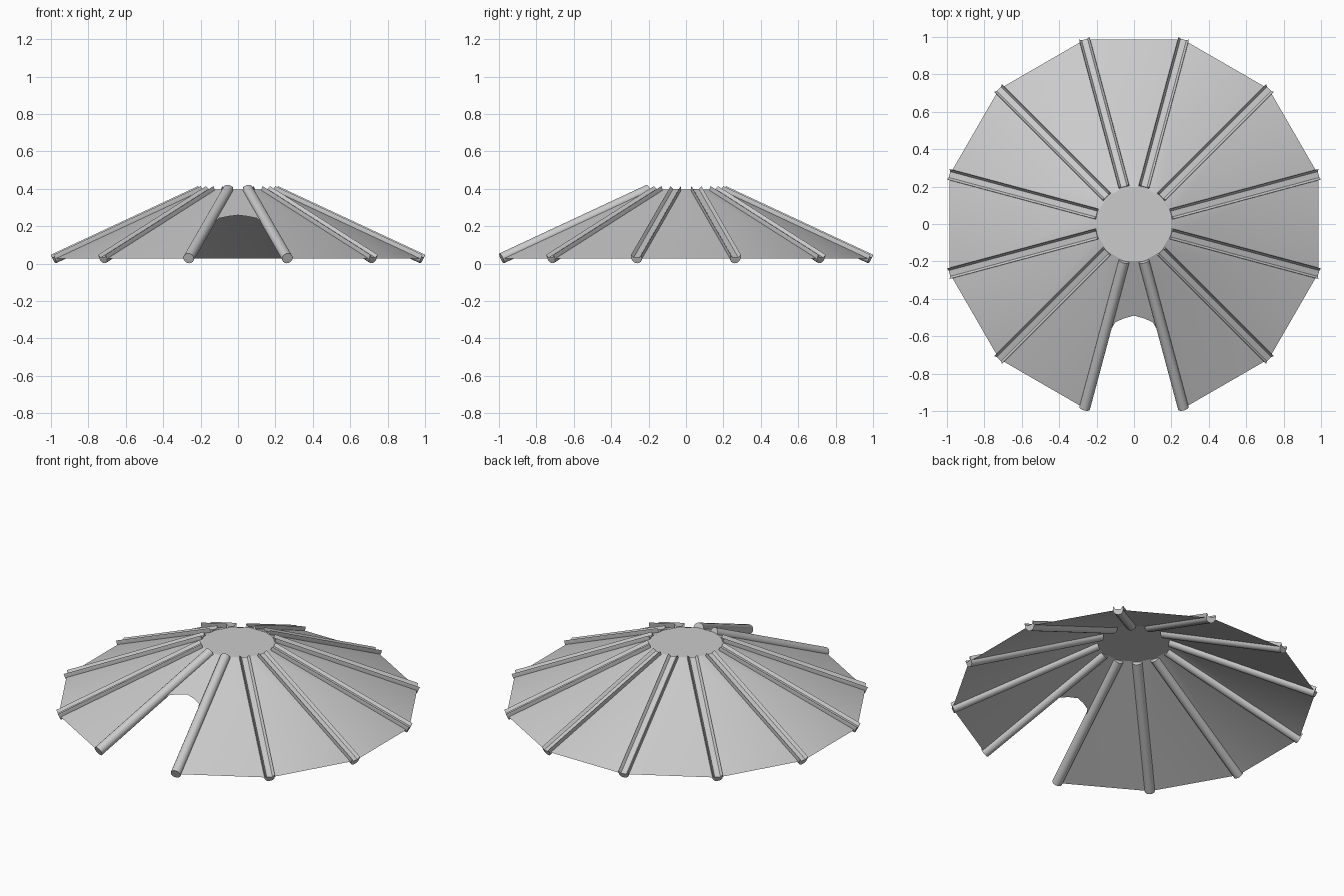
import bpy, bmesh, math
from mathutils import Vector

if "Cube" in bpy.data.objects:
    bpy.data.objects.remove(bpy.data.objects["Cube"])

N = 12
R_TOP, Z_TOP = 0.205, 0.395
R_BOT, Z_BOT = 1.02, 0.028
POLE_R = 0.029


def corner(k, r, z):
    a = math.radians(15 + 30 * k)
    return Vector((r * math.cos(a), r * math.sin(a), z))


def finish(name, bm, angle):
    bmesh.ops.remove_doubles(bm, verts=bm.verts, dist=1e-5)
    bmesh.ops.recalc_face_normals(bm, faces=bm.faces)
    me = bpy.data.meshes.new(name)
    bm.to_mesh(me)
    bm.free()
    ob = bpy.data.objects.new(name, me)
    bpy.context.collection.objects.link(ob)
    bpy.ops.object.select_all(action='DESELECT')
    ob.select_set(True)
    bpy.context.view_layer.objects.active = ob
    bpy.ops.object.shade_smooth_by_angle(angle=math.radians(angle))
    return ob


def add_face(bm, pts):
    return bm.faces.new([bm.verts.new(p) for p in pts])


def slope_point(x, y):
    # point on the front panel plane
    c = math.cos(math.radians(15))
    t = (-y - R_TOP * c) / ((R_BOT - R_TOP) * c)
    return Vector((x, y, Z_TOP + t * (Z_BOT - Z_TOP)))


# canopy: flat hub plus sloping panels, front panel (k = 8) has the doorway
bm = bmesh.new()
add_face(bm, [corner(k, R_TOP, Z_TOP) for k in range(N)])
for k in range(N):
    if k == 8:
        continue
    add_face(bm, [corner(k, R_TOP, Z_TOP), corner(k, R_BOT, Z_BOT),
                  corner(k + 1, R_BOT, Z_BOT), corner(k + 1, R_TOP, Z_TOP)])
# strips of the front panel above the arched doorway
arch = [(0.155, 0.58), (0.118, 0.555), (0.10, 0.525), (0.05, 0.503), (0, 0.49)]
half_top = R_TOP * math.sin(math.radians(15))
y_top = -R_TOP * math.cos(math.radians(15))
edge = [(s * x, -y) for s, pts in ((-1, arch), (1, arch[-2::-1])) for x, y in pts]
for (x0, y0), (x1, y1) in zip(edge, edge[1:]):
    f = half_top / 0.155
    add_face(bm, [slope_point(x0, y0), slope_point(x1, y1),
                  slope_point(x1 * f, y_top), slope_point(x0 * f, y_top)])
finish("canopy", bm, 18)


def pole(name, k, section):
    # sweep a cross-section (side, up) along the ridge
    a, b = corner(k, R_TOP, Z_TOP), corner(k, R_BOT, Z_BOT)
    d = (b - a).normalized()
    side = d.cross(Vector((0, 0, 1))).normalized()
    up = side.cross(d)
    bm = bmesh.new()
    rings = [[bm.verts.new(p + side * u + up * v) for u, v in section] for p in (a, b)]
    n = len(section)
    for i in range(n):
        j = (i + 1) % n
        bm.faces.new([rings[0][i], rings[0][j], rings[1][j], rings[1][i]])
    for ring in rings:
        bm.faces.new(ring)
    finish(name, bm, 35)


# round door poles; the others are round below with two raised rims on top
circle = [(POLE_R * math.cos(i * math.pi / 8), POLE_R * math.sin(i * math.pi / 8))
          for i in range(16)]
channel = circle[8:] + [circle[0], (0.028, 0.021), (0.016, 0.004),
                        (-0.016, 0.004), (-0.028, 0.021)]
for k in range(N):
    if k in (8, 9):
        pole("door_pole_left" if k == 8 else "door_pole_right", k, circle)
    else:
        pole("roof_pole_%d" % k, k, channel)
